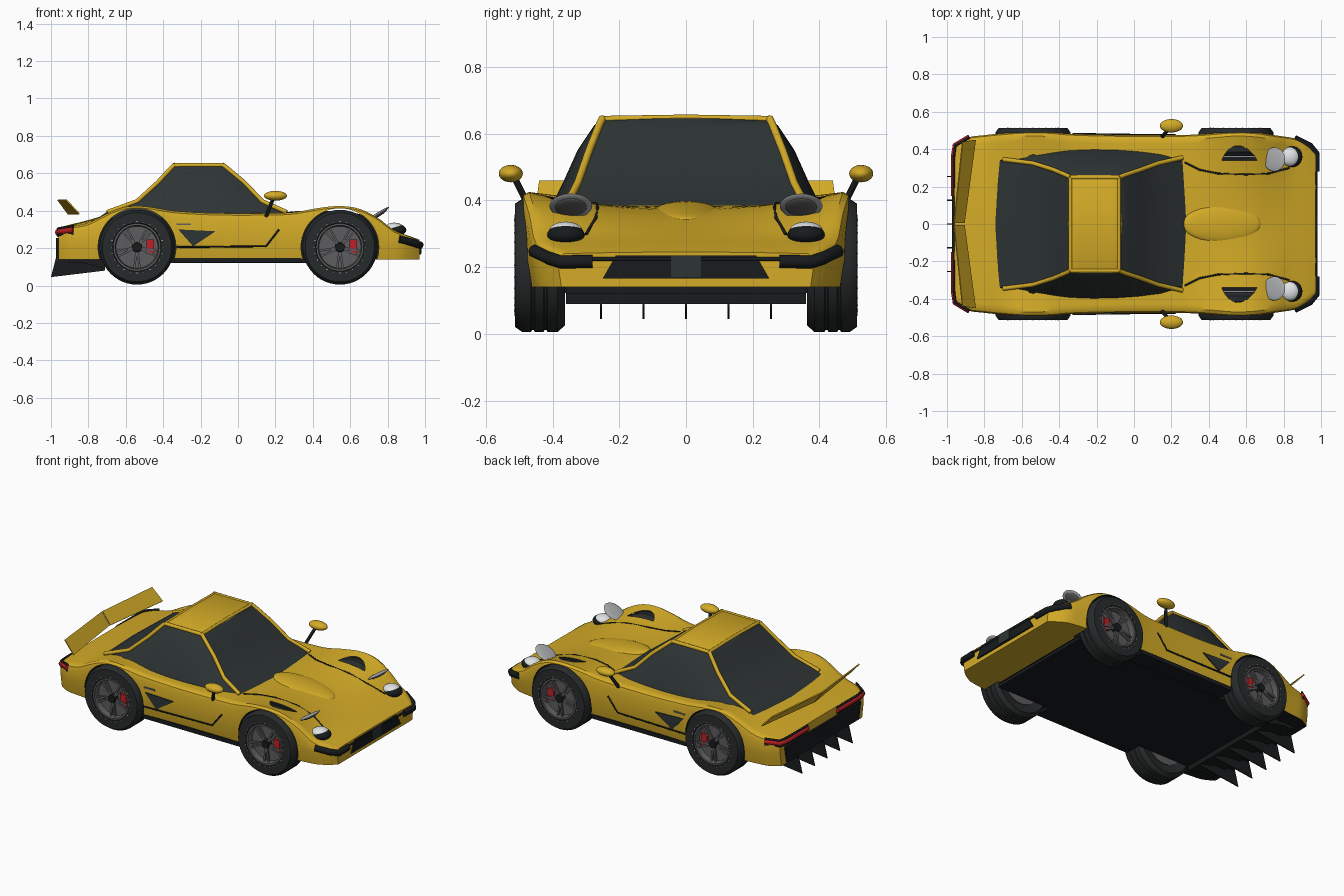
import bpy, bmesh, math
from mathutils import Matrix, Vector

cube = bpy.data.objects.get("Cube")
if cube:
    bpy.data.objects.remove(cube, do_unlink=True)


def material(name, r, g, b):
    mat = bpy.data.materials.new(name)
    mat.use_nodes = True
    mat.diffuse_color = (r, g, b, 1)
    mat.node_tree.nodes["Principled BSDF"].inputs["Base Color"].default_value = (r, g, b, 1)
    return mat


YELLOW = material("yellow paint", .66, .41, .02)
BLACK = material("black trim", .009, .011, .012)
GLASS = material("dark glass", .027, .034, .034)
RUBBER = material("tyre rubber", .02, .023, .024)
GREY = material("wheel grey", .11, .11, .115)
SILVER = material("silver", .42, .43, .44)
WHITE = material("lamp white", .75, .77, .78)
RED = material("red", .5, .015, .02)


def finish(name, bm, *mats):
    bmesh.ops.recalc_face_normals(bm, faces=bm.faces)
    mesh = bpy.data.meshes.new(name)
    bm.to_mesh(mesh)
    bm.free()
    for mat in mats:
        mesh.materials.append(mat)
    obj = bpy.data.objects.new(name, mesh)
    bpy.context.collection.objects.link(obj)
    return obj


def bridge(bm, rings, closed=False):
    rows = [[bm.verts.new(p) for p in ring] for ring in rings]
    pairs = list(zip(rows, rows[1:])) + ([(rows[-1], rows[0])] if closed else [])
    for a, b in pairs:
        for i in range(-1, len(a) - 1):
            bm.faces.new((a[i], a[i + 1], b[i + 1], b[i]))
    if not closed:
        bm.faces.new(rows[0])
        bm.faces.new(rows[-1])


def loft(name, halves, *mats):
    """Loft half sections whose first and last points lie on the centre plane."""
    bm = bmesh.new()
    bridge(bm, [h + [(x, -y, z) for x, y, z in h[-2:0:-1]] for h in halves])
    return finish(name, bm, *mats)


def prism(name, outline, axis, lo, hi, mat):
    """Extrude an outline along x, or an (x, z) outline along y."""
    bm = bmesh.new()
    place = (lambda d, p: (d, p[0], p[1])) if axis == "x" else (lambda d, p: (p[0], d, p[1]))
    bridge(bm, [[place(d, p) for p in outline] for d in (lo, hi)])
    return finish(name, bm, mat)


def box(name, low, high, mat):
    (a, b, c), (d, e, f) = low, high
    return prism(name, [(a, c), (d, c), (d, f), (a, f)], "y", b, e, mat)


def lathe(name, profile, x, z, side, mat, steps=48):
    """Turn a closed (radius, y) profile about an axle parallel to y."""
    bm = bmesh.new()
    angles = [math.tau * i / steps for i in range(steps)]
    bridge(bm, [[(x + r * math.cos(a), side * y, z + r * math.sin(a)) for r, y in profile]
                for a in angles], closed=True)
    bmesh.ops.remove_doubles(bm, verts=bm.verts, dist=.0001)
    return finish(name, bm, mat)


def ellipsoid(name, centre, radii, mat, tilt=0):
    bm = bmesh.new()
    matrix = Matrix.Translation(centre) @ Matrix.Rotation(tilt, 4, "Y") @ Matrix.Diagonal((*radii, 1))
    bmesh.ops.create_uvsphere(bm, u_segments=32, v_segments=16, radius=1, matrix=matrix)
    return finish(name, bm, mat)


def tube(name, points, radius, mat):
    curve = bpy.data.curves.new(name, "CURVE")
    curve.dimensions = "3D"
    curve.bevel_depth, curve.bevel_resolution, curve.use_fill_caps = radius, 2, True
    spline = curve.splines.new("POLY")
    spline.points.add(len(points) - 1)
    for point, co in zip(spline.points, points):
        point.co = (*co, 1)
    curve.materials.append(mat)
    obj = bpy.data.objects.new(name, curve)
    bpy.context.collection.objects.link(obj)
    return obj


# Body stations: x, half width, centre height, fender height
STATIONS = [(-.96, .42, .31, .3), (-.9, .46, .325, .315), (-.8, .475, .35, .335),
            (-.7, .485, .378, .385), (-.62, .492, .39, .417), (-.54, .495, .393, .425),
            (-.45, .492, .393, .417), (-.35, .483, .39, .4), (-.15, .477, .388, .388),
            (.1, .475, .388, .386), (.3, .477, .383, .392), (.42, .485, .377, .413),
            (.545, .495, .368, .425), (.65, .49, .35, .41), (.75, .475, .32, .36),
            (.82, .465, .297, .305), (.87, .455, .28, .28), (.93, .42, .26, .258), (.97, .385, .245, .24)]


def station(x):
    """Smoothly interpolated half width, centre height and fender height."""
    last = len(STATIONS) - 1
    i = max(k for k in range(last) if STATIONS[k][0] <= x or k == 0)
    p0, p1, p2, p3 = (STATIONS[min(max(k, 0), last)] for k in range(i - 1, i + 3))
    span = p2[0] - p1[0]
    t = (x - p1[0]) / span
    values = []
    for c in range(1, 4):
        m1 = (p2[c] - p0[c]) / (p2[0] - p0[0]) * span
        m2 = (p3[c] - p1[c]) / (p3[0] - p1[0]) * span
        d = p2[c] - p1[c]
        values.append(p1[c] + t * (m1 + t * (3 * d - 2 * m1 - m2 + t * (m1 + m2 - 2 * d))))
    return values


def top_height(x, y):
    w, centre, fender = station(x)
    t = min(abs(y) / (.95 * w), 1)
    return centre + (fender - centre) * t * t


def body_half(x):
    w, _, fender = station(x)
    half = [(x, w * t, top_height(x, w * t)) for t in (0, .15, .3, .45, .6, .72, .82, .9, .95)]
    half += [(x, w * .985, fender - .01), (x, w, fender - .035), (x, w, .22)]
    return half + [(x, w * .97, .14), (x, w * .5, .14), (x, 0, .14)]


first, final = STATIONS[0][0], STATIONS[-1][0]
body = loft("body", [body_half(first + (final - first) * i / 56) for i in range(57)], YELLOW, BLACK)
for face in body.data.polygons:
    if face.normal.z < -.9 and face.center.x < .74:
        face.material_index = 1

# Wheel arches
WHEELS = {"front": .545, "rear": -.54}
AXLE = .205
for x in WHEELS.values():
    for side in (1, -1):
        cutter = lathe("arch_cutter", [(0, .34), (.208, .34), (.208, .6), (0, .6)], x, AXLE, side, YELLOW, 64)
        cutter.data.materials.append(BLACK)
        for face in cutter.data.polygons:
            face.material_index = 1
        cut = body.modifiers.new("arch", "BOOLEAN")
        cut.operation, cut.solver, cut.object = "DIFFERENCE", "EXACT", cutter
        bpy.context.view_layer.objects.active = body
        bpy.ops.object.modifier_apply(modifier=cut.name)
        bpy.data.objects.remove(cutter, do_unlink=True)

# Cabin levels: height, rear x, front x, corner y, side bulge
LEVELS = [(.36, -.74, .3, .345, .06), (.4, -.68, .24, .335, .06), (.45, -.54, .13, .325, .045),
          (.55, -.43, .035, .29, .035), (.625, -.36, -.055, .26, .015), (.645, -.34, -.08, .25, 0),
          (.653, -.32, -.1, .235, 0)]


def cabin_half(z, back, front, y, bulge):
    half = [(front + .015, 0, z)]
    for i in range(9):
        half.append((front + (back - front) * i / 8, y + bulge * math.sin(math.pi * i / 8) ** .6, z))
    return half + [(back - .012, 0, z)]


cabin = loft("cabin", [cabin_half(*level) for level in LEVELS], GLASS, YELLOW)
for face in cabin.data.polygons:
    if face.center.z > .64:
        face.material_index = 1

for x, name in ((-.08, "front"), (-.34, "rear")):
    tube(name + "_roof_bar", [(x, -.25, .643), (x, 0, .647), (x, .25, .643)], .01, YELLOW)

# Hood bulge, front grille and bumper
ellipsoid("hood_bulge", (.47, 0, .364), (.21, .1, .025), YELLOW, .11)
prism("grille", [(-.25, .165), (.25, .165), (.21, .235), (-.21, .235)], "x", .95, .978, BLACK)
box("grille_centre", (.95, -.045, .17), (.982, .045, .235), GLASS)
tube("bumper_line", [(.975, -.33, .224), (.975, .33, .224)], .006, BLACK)

# Floor and rear diffuser
box("floor", (-.9, -.36, .12), (.72, .36, .142), BLACK)
box("sills", (-.34, -.47, .122), (.34, .47, .148), BLACK)
prism("diffuser", [(-.71, .09), (-.96, .155), (-.96, .18), (-.71, .13)], "y", -.36, .36, BLACK)
prism("rear_panel", [(-.36, .15), (.36, .15), (.38, .255), (-.38, .255)], "x", -.972, -.95, BLACK)
for i in range(-2, 3):
    fin = [(-.71, .08), (-1, .045), (-.965, .18), (-.71, .11)]
    prism("diffuser_fin", fin, "y", i * .127 - .003, i * .127 + .003, BLACK)

for side in (1, -1):
    tag = "left_" if side > 0 else "right_"

    def mirrored(points):
        return [(x, y * side, z) for x, y, z in points]

    # Window pillars
    front_path = [(f, y, z) for z, b, f, y, _ in LEVELS[2:6]]
    rear_path = [(b, y, z) for z, b, f, y, _ in LEVELS[2:6]]
    tube(tag + "front_pillar", mirrored([(.26, .355, .392)] + front_path), .012, YELLOW)
    tube(tag + "rear_pillar", mirrored([(-.7, .345, .392)] + rear_path), .012, YELLOW)
    tube(tag + "roof_rail", mirrored([(-.34, .25, .643), (-.08, .25, .643)]), .012, YELLOW)

    # Hood seams
    seam = [(.27, .33), (.35, .29), (.45, .27), (.6, .265), (.72, .27), (.83, .3)]
    tube(tag + "hood_seam", mirrored([(x, y, top_height(x, y)) for x, y in seam]), .005, BLACK)

    # Headlamps with raised covers
    ellipsoid(tag + "lamp_housing", (.845, side * .36, .297), (.055, .056, .032), BLACK)
    ellipsoid(tag + "lamp_lens", (.835, side * .36, .308), (.05, .05, .028), WHITE)
    ellipsoid(tag + "lamp_cover", (.75, side * .345, .383), (.068, .064, .009), SILVER, -.56)
    ellipsoid(tag + "lamp_cover_inner", (.754, side * .345, .38), (.05, .048, .01), GREY, -.56)

    # Corner bumpers and tail lamps
    corner = [(.86, .455, .248), (.94, .415, .228), (.973, .375, .215), (.973, .28, .217)]
    tube(tag + "corner_bumper", mirrored(corner), .02, BLACK)
    tail = [(-.963, .15, .285), (-.963, .36, .285), (-.955, .42, .288), (-.88, .463, .298)]
    tube(tag + "tail_lamp", mirrored(tail), .016, RED)
    for dz in (-.018, .018):
        tube(tag + "tail_trim", mirrored([(x, y, z + dz) for x, y, z in tail]), .007, BLACK)

    # Rear wing blade
    blade = [(-.965, .005, .455), (-.92, .44, .455), (-.85, .45, .38), (-.91, .005, .38)]
    bm = bmesh.new()
    bridge(bm, [mirrored([(x + d, y, z + d) for x, y, z in blade]) for d in (0, .005)])
    finish(tag + "wing_blade", bm, YELLOW)

    # Mirrors
    ellipsoid(tag + "mirror", (.2, side * .525, .48), (.062, .036, .026), YELLOW)
    tube(tag + "mirror_stalk", mirrored([(.15, .465, .37), (.17, .49, .42), (.19, .515, .47)]), .01, BLACK)

    # Door seam, side vent and handle
    seam = [(.22, .3), (.15, .21), (-.33, .205)]
    tube(tag + "door_seam", mirrored([(x, station(x)[0], z) for x, z in seam]), .005, BLACK)
    low, high = sorted((side * .46, side * .484))
    prism(tag + "side_vent", [(-.32, .3), (-.12, .29), (-.24, .21)], "y", low, high, GLASS)
    box(tag + "door_handle", (-.33, low, .323), (-.25, high, .333), GREY)

    # Wheels
    for end, x in WHEELS.items():
        name = tag + end
        tread = [(.2, .385), (.2, .415), (.194, .418), (.194, .424), (.2, .427), (.2, .453),
                 (.194, .456), (.194, .462), (.2, .465), (.2, .49)]
        wall = [(.185, .512), (.13, .514), (.122, .49), (.122, .375), (.18, .363)]
        lathe(name + "_tyre", tread + wall, x, AXLE, side, RUBBER)
        rim = [(0, .37), (.125, .37), (.127, .512), (.117, .512), (.112, .475), (0, .475)]
        lathe(name + "_rim", rim, x, AXLE, side, GREY)
        lathe(name + "_hub", [(0, .46), (.028, .46), (.024, .508), (0, .508)], x, AXLE, side, BLACK, 20)
        near, far = sorted((side * .47, side * .49))
        box(name + "_caliper", (x + .05, near, AXLE - .035), (x + .09, far, AXLE + .04), RED)
        spokes, studs = bmesh.new(), bmesh.new()
        for i in range(5):
            for lean in (-.13, .13):
                turn = Matrix.Rotation(math.tau * i / 5 + math.pi / 2 + lean, 4, "Y")
                spot = Matrix.Translation((x, side * .489, AXLE)) @ turn @ Matrix.Translation((.068, 0, 0))
                bmesh.ops.create_cube(spokes, size=1, matrix=spot @ Matrix.Diagonal((.096, .012, .011, 1)))
        for i in range(24):
            a = math.tau * i / 24
            spot = Vector((x + .138 * math.cos(a), side * .513, AXLE + .138 * math.sin(a)))
            bmesh.ops.create_cube(studs, size=.004, matrix=Matrix.Translation(spot))
        finish(name + "_spokes", spokes, GREY)
        finish(name + "_studs", studs, WHITE)

# Smooth shading with sharp edges kept
bpy.ops.object.select_all(action="DESELECT")
for obj in bpy.context.collection.objects:
    if obj.type == "MESH":
        obj.select_set(True)
bpy.context.view_layer.objects.active = body
bpy.ops.object.shade_smooth_by_angle(angle=math.radians(35))
